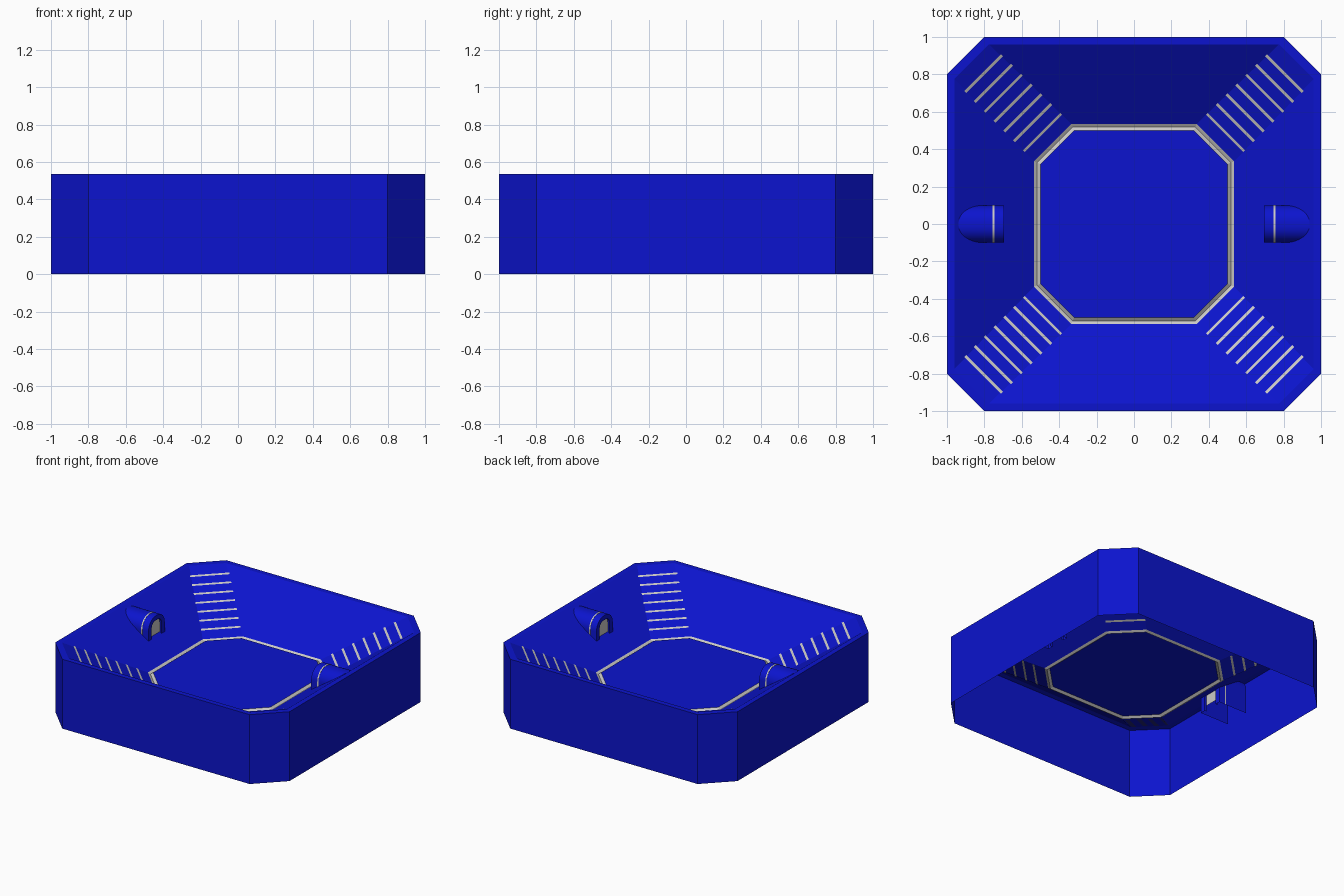
import bpy, bmesh, math
from mathutils import Matrix

if "Cube" in bpy.data.objects:
    bpy.data.objects.remove(bpy.data.objects["Cube"])


def material(name, rgb):
    m = bpy.data.materials.new(name)
    m.diffuse_color = (*rgb, 1)
    m.use_nodes = True
    m.node_tree.nodes["Principled BSDF"].inputs["Base Color"].default_value = m.diffuse_color
    return m


BLUE = material("blue", (0.0035, 0.007, 0.62))
GREY = material("light_grey", (0.6, 0.59, 0.57))


def finish(name, bm, mat):
    me = bpy.data.meshes.new(name)
    bm.to_mesh(me)
    bm.free()
    me.materials.append(mat)
    ob = bpy.data.objects.new(name, me)
    bpy.context.collection.objects.link(ob)
    return ob


def octagon(h, c, z):
    return [(h, -c, z), (h, c, z), (c, h, z), (-c, h, z),
            (-h, c, z), (-h, -c, z), (-c, -h, z), (c, -h, z)]


def loft(name, rings, mat):
    """Skin a series of octagons (half width, half flat side, height)."""
    bm = bmesh.new()
    loops = [[bm.verts.new(p) for p in octagon(*r)] for r in rings]
    for a, b in zip(loops, loops[1:]):
        for i in range(8):
            j = (i + 1) % 8
            bm.faces.new((a[i], a[j], b[j], b[i]))
    return finish(name, bm, mat)


TOP, LOW = 0.535, 0.25

# Open-bottomed outer wall, flat rim and sloping bowl
loft("bowl_shell", [(1, 0.8, 0), (1, 0.8, TOP), (0.96, 0.775, TOP),
                    (0.535, 0.335, LOW)], BLUE)
# Pale groove around the floor
loft("floor_trim", [(0.535, 0.335, LOW), (0.518, 0.328, LOW - 0.011),
                    (0.5, 0.32, LOW + 0.003)], GREY)
# Central floor
bm = bmesh.new()
bm.faces.new([bm.verts.new(p) for p in octagon(0.5, 0.32, LOW + 0.003)])
finish("floor", bm, BLUE)

# Pale strips climbing the four corner slopes, one face on each side of the shell
r_in, r_out = 0.435 * math.sqrt(2), 0.8675 * math.sqrt(2)
tilt = math.atan2(TOP - LOW, r_out - r_in)
for q in range(4):
    bm = bmesh.new()
    for i in range(7):
        r = (0.49 + 0.0525 * i) * math.sqrt(2)
        z = LOW + (r - r_in) * math.tan(tilt)
        mat = (Matrix.Rotation(math.radians(45 + 90 * q), 4, 'Z')
               @ Matrix.Translation((r, 0, z))
               @ Matrix.Rotation(-tilt, 4, 'Y'))
        for off in (0.003, -0.003):
            bmesh.ops.create_grid(bm, x_segments=1, y_segments=1, size=0.5,
                                  matrix=mat @ Matrix.Translation((0, 0, off))
                                  @ Matrix.Diagonal((0.016, 0.28, 1, 1)))
    finish(f"corner_strips_{q + 1}", bm, GREY)


def arch(w, top, r, bottom, n=8):
    """Arch profile in (y, z) with rounded top corners, open at the bottom."""
    pts = [(w, bottom)]
    for sy, start in ((1, 0), (-1, 90)):
        for k in range(n + 1):
            a = math.radians(start + 90 * k / n)
            pts.append((sy * (w - r) + r * math.cos(a), top - r + r * math.sin(a)))
    return pts + [(-w, bottom)]


def skin(name, sections, side, mat):
    """Join arch profiles given as (x, profile)."""
    bm = bmesh.new()
    loops = [[bm.verts.new((side * x, y, z)) for y, z in prof] for x, prof in sections]
    for a, b in zip(loops, loops[1:]):
        for i in range(len(a) - 1):
            bm.faces.new((a[i], a[i + 1], b[i + 1], b[i]))
    bmesh.ops.recalc_face_normals(bm, faces=bm.faces)
    ob = finish(name, bm, mat)
    bpy.ops.object.select_all(action='DESELECT')
    ob.select_set(True)
    bpy.context.view_layer.objects.active = ob
    bpy.ops.object.shade_smooth_by_angle(angle=math.radians(35))


# Arched pods sunk into the left and right slopes
for side, label in ((-1, "left"), (1, "right")):
    outer = arch(0.1, 0.52, 0.09, 0.24)
    inner = arch(0.06, 0.485, 0.045, 0.24)
    skin(f"pod_{label}", [(0.94, outer), (0.695, outer), (0.695, inner), (0.71, inner)],
         side, BLUE)
    band = arch(0.101, 0.522, 0.091, 0.24)
    skin(f"pod_band_{label}", [(0.757, outer), (0.757, band), (0.747, band),
                               (0.747, outer)], side, GREY)
    # Recessed window in the pod mouth
    bm = bmesh.new()
    bm.faces.new([bm.verts.new((side * 0.71, y, z))
                  for y, z in arch(0.06, 0.485, 0.045, 0.285)])
    finish(f"pod_window_{label}", bm, GREY)
